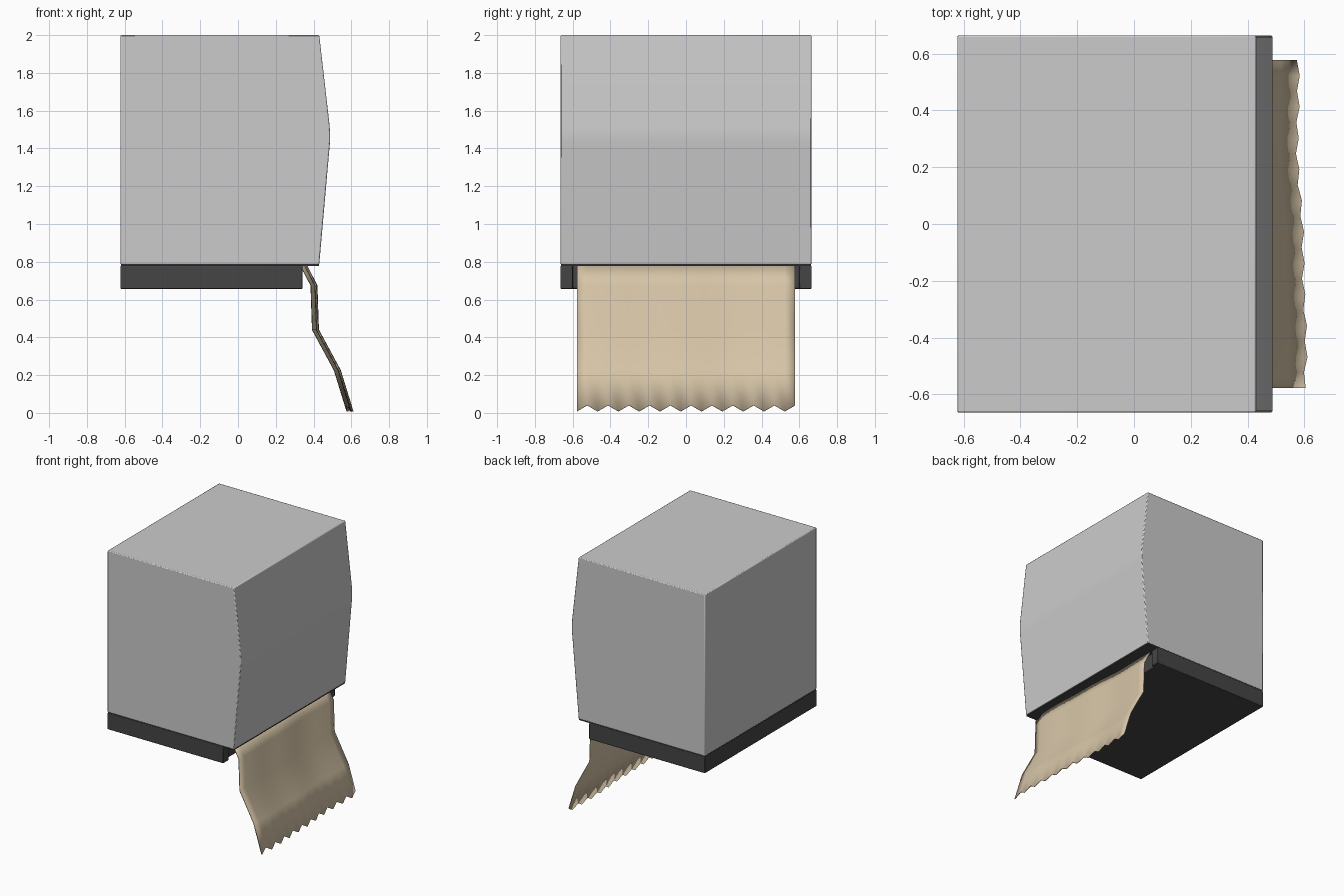
import bpy, math

if "Cube" in bpy.data.objects:
    bpy.data.objects.remove(bpy.data.objects["Cube"])


def material(name, color):
    mat = bpy.data.materials.new(name)
    mat.diffuse_color = (*color, 1)
    mat.use_nodes = True
    mat.node_tree.nodes["Principled BSDF"].inputs["Base Color"].default_value = mat.diffuse_color
    return mat


def make_object(name, verts, faces, mat=None):
    mesh = bpy.data.meshes.new(name)
    mesh.from_pydata(verts, [], faces)
    ob = bpy.data.objects.new(name, mesh)
    bpy.context.collection.objects.link(ob)
    if mat:
        mesh.materials.append(mat)
    return ob


def prism(name, profile, place, lo, hi, bevel, mat=None):
    """Extrude a closed 2D profile between lo and hi, with softened edges."""
    n = len(profile)
    verts = [place(a, b, t) for t in (lo, hi) for a, b in profile]
    faces = [tuple(range(n))[::-1], tuple(range(n, 2 * n))]
    faces += [(i, (i + 1) % n, n + (i + 1) % n, n + i) for i in range(n)]
    ob = make_object(name, verts, faces, mat)
    mod = ob.modifiers.new("soft_edges", 'BEVEL')
    mod.width, mod.segments, mod.limit_method = bevel, 2, 'ANGLE'
    smooth(ob)
    return ob


def smooth(ob):
    bpy.ops.object.select_all(action='DESELECT')
    ob.select_set(True)
    bpy.context.view_layer.objects.active = ob
    bpy.ops.object.shade_smooth_by_angle(angle=math.radians(40))


dark = material("dark_plastic", (0.06, 0.06, 0.06))
brown = material("brown_paper", (0.68, 0.56, 0.39))
along_y = lambda x, z, y: (x, -y, z)
along_z = lambda x, y, z: (x, y, z)

# Grey housing with a gently bowed front
prism("housing", [(-0.622, 0.785), (0.43, 0.785), (0.484, 1.40), (0.488, 1.44),
                  (0.488, 1.48), (0.484, 1.53), (0.43, 2.0), (-0.622, 2.0)],
      along_y, -0.664, 0.664, 0.006)

# Dark underside rim covering the whole housing bottom
prism("bottom_rim", [(-0.62, -0.662), (0.428, -0.662), (0.428, 0.662), (-0.62, 0.662)],
      along_z, 0.777, 0.788, 0.002, dark)

# Dark base with a shallow recess between two front cheeks
prism("base", [(-0.622, -0.664), (0.342, -0.664), (0.342, -0.6), (0.315, -0.6),
               (0.315, 0.6), (0.342, 0.6), (0.342, 0.664), (-0.622, 0.664)],
      along_z, 0.657, 0.78, 0.004, dark)

# Hanging paper towel: bent profile, slight wave, serrated lower edge
path = [(0.345, 0.782), (0.401, 0.675), (0.409, 0.44), (0.525, 0.225), (0.592, 0.008)]
cols = 22
verts = []
for r, (x, z) in enumerate(path):
    for c in range(cols):
        y = -0.578 + 1.156 * c / (cols - 1)
        wave = -0.014 * math.sin(math.pi * y / 0.8) + 0.003 * math.cos(y * 14)
        tooth = (c % 2) if r == len(path) - 1 else 0
        verts.append((x + wave - 0.010 * tooth, y, z + 0.032 * tooth))
faces = [(r * cols + c, (r + 1) * cols + c, (r + 1) * cols + c + 1, r * cols + c + 1)
         for r in range(len(path) - 1) for c in range(cols - 1)]
paper = make_object("paper_towel", verts, faces, brown)
solid = paper.modifiers.new("thickness", 'SOLIDIFY')
solid.thickness, solid.offset = 0.006, 0
smooth(paper)
